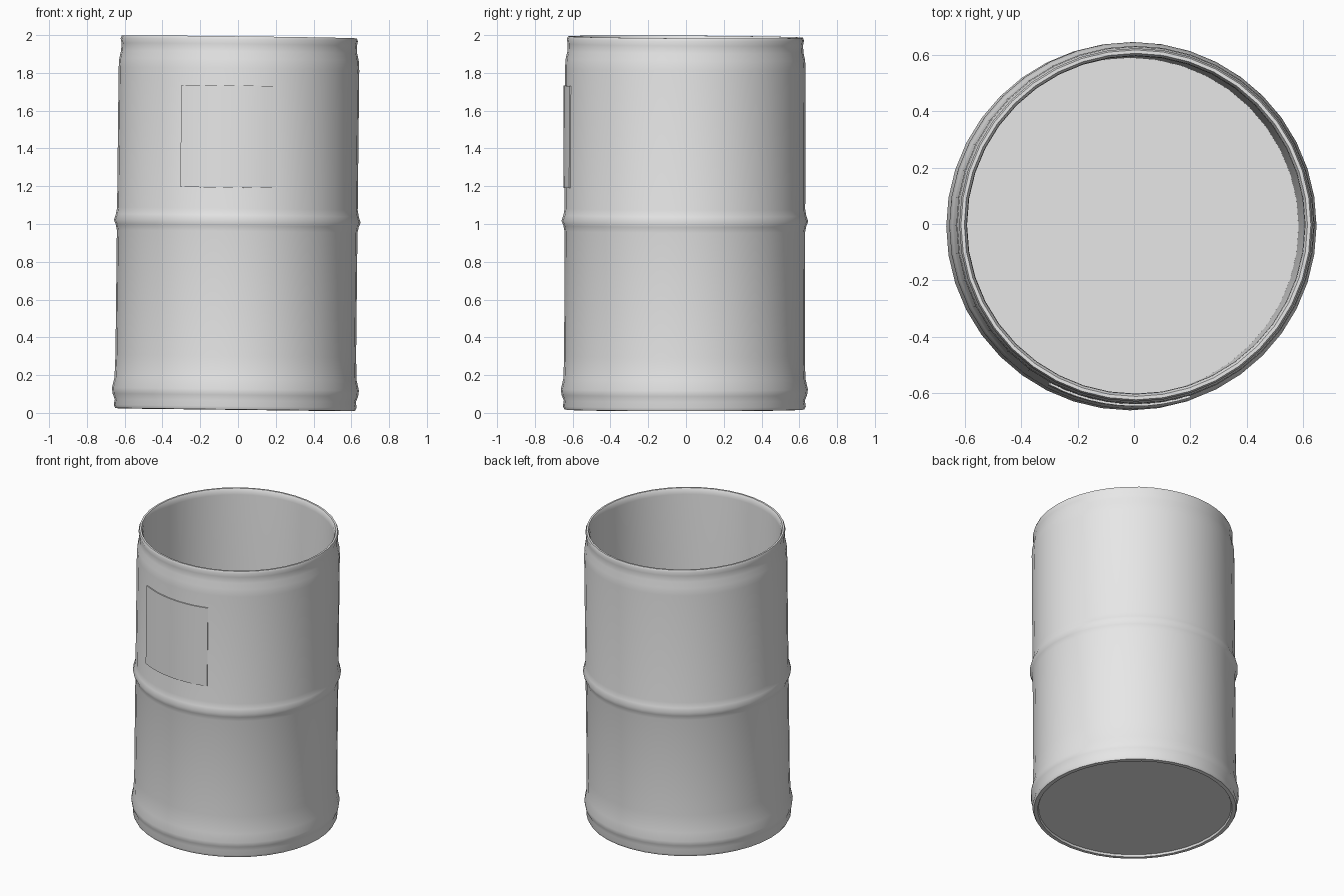
import bpy, bmesh, math
from mathutils import Vector

if "Cube" in bpy.data.objects:
    bpy.data.objects.remove(bpy.data.objects["Cube"], do_unlink=True)

grey = bpy.data.materials.new("plain grey")
grey.use_nodes = True
colour = (0.8, 0.8, 0.8, 1)
grey.diffuse_color = colour
grey.node_tree.nodes["Principled BSDF"].inputs["Base Color"].default_value = colour

SIDES = 40


def worn(x, y, z):
    """Lean the drum slightly and tip its ends, like a knocked-about barrel."""
    t = z / 2
    return Vector((x - 0.015 + 0.022 * t, y - 0.009 + 0.006 * t,
                   z - 0.012 * x - 0.006 * y * t))


def finish(name, bm, angle):
    bmesh.ops.recalc_face_normals(bm, faces=bm.faces)
    mesh = bpy.data.meshes.new(name)
    bm.to_mesh(mesh)
    bm.free()
    mesh.materials.append(grey)
    obj = bpy.data.objects.new(name, mesh)
    bpy.context.collection.objects.link(obj)
    bpy.ops.object.select_all(action='DESELECT')
    obj.select_set(True)
    bpy.context.view_layer.objects.active = obj
    bpy.ops.object.shade_smooth_by_angle(angle=math.radians(angle))
    return obj


def lathe(name, profile, angle=50, cap_start=False, cap_end=False):
    bm = bmesh.new()
    rings = []
    for r, z in profile:
        rings.append([bm.verts.new(worn(r * math.cos(a), r * math.sin(a), z))
                      for a in (math.tau * i / SIDES for i in range(SIDES))])
    for low, high in zip(rings, rings[1:]):
        for i in range(SIDES):
            j = (i + 1) % SIDES
            bm.faces.new((low[i], low[j], high[j], high[i]))
    if cap_start:
        bm.faces.new(rings[0])
    if cap_end:
        bm.faces.new(rings[-1])
    return finish(name, bm, angle)


# Drum: recessed base, foot bead, middle hoop, rolled lip, inner wall and floor
lathe("drum_body", [
    (0.605, 0.03), (0.61, 0.016), (0.635, 0.018), (0.643, 0.035),
    (0.638, 0.065), (0.65, 0.095), (0.654, 0.125), (0.641, 0.18),
    (0.637, 0.3), (0.637, 0.96), (0.643, 0.99), (0.653, 1.015),
    (0.643, 1.045), (0.637, 1.08), (0.637, 1.82), (0.634, 1.87),
    (0.625, 1.91), (0.623, 1.95), (0.628, 1.975), (0.622, 1.99),
    (0.61, 1.99), (0.602, 1.975), (0.6, 1.95), (0.6, 0.05),
], cap_start=True, cap_end=True)


# Curved label plate on the front
def label_plate(r, x0, x1, z0, z1, thick, steps=10):
    bm = bmesh.new()
    a0, a1 = math.asin(x0 / r), math.asin(x1 / r)
    columns = []
    for i in range(steps + 1):
        a = a0 + (a1 - a0) * i / steps
        columns.append([bm.verts.new(worn(q * math.sin(a), -q * math.cos(a), z))
                        for q, z in ((r, z0), (r + thick, z0),
                                     (r + thick, z1), (r, z1))])
    for left, right in zip(columns, columns[1:]):
        for k in range(4):
            n = (k + 1) % 4
            bm.faces.new((left[k], right[k], right[n], left[n]))
    bm.faces.new(columns[0])
    bm.faces.new(columns[-1])
    return finish("label_plate", bm, 40)


label_plate(0.636, -0.3, 0.195, 1.19, 1.73, 0.008)
